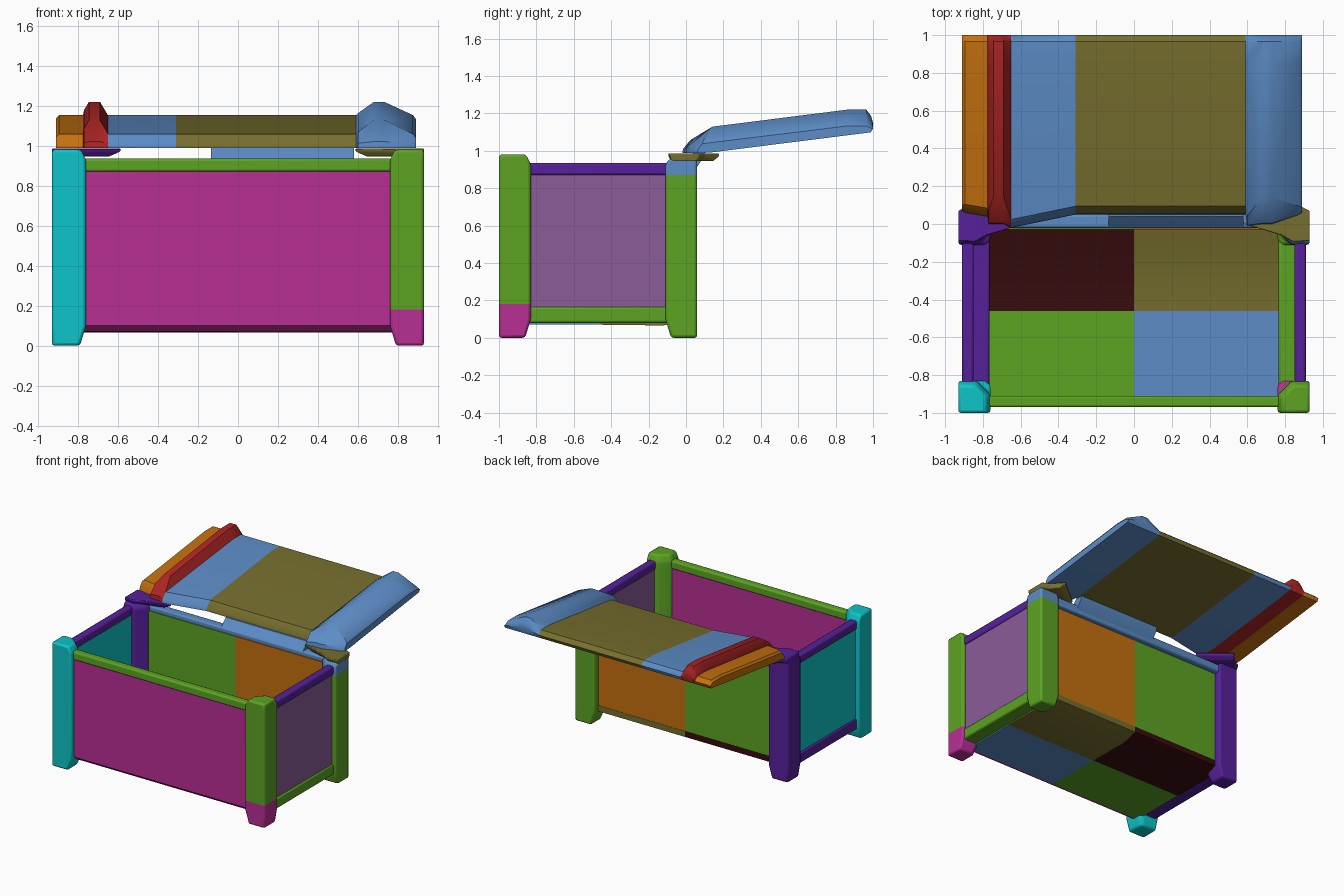
import bpy, bmesh

old = bpy.data.objects.get("Cube")
if old:
    bpy.data.objects.remove(old)

COLOURS = {
    "cyan": "0EC4C8", "magenta": "B82E94", "green": "5CA422", "mauve": "8A5C98",
    "purple": "56219A", "blue": "5C8CC6", "olive": "766E2E", "orange": "C4700E",
    "red": "AC2424", "maroon": "380C0E",
}


def linear(c):
    return c / 12.92 if c < 0.04 else ((c + 0.055) / 1.055) ** 2.4


def make_material(name, code):
    rgb = [linear(int(code[i:i + 2], 16) / 255) for i in (0, 2, 4)]
    mat = bpy.data.materials.new(name)
    mat.use_nodes = True
    mat.diffuse_color = (*rgb, 1)
    bsdf = mat.node_tree.nodes["Principled BSDF"]
    bsdf.inputs["Base Color"].default_value = (*rgb, 1)
    bsdf.inputs["Roughness"].default_value = 0.8
    return mat


MATS = {n: make_material(n, c) for n, c in COLOURS.items()}


def loft(name, sections, colours, bevel=0.012):
    """Skin a row of closed sections, with one colour for each span."""
    me = bpy.data.meshes.new(name)
    slots = list(dict.fromkeys(colours))
    for c in slots:
        me.materials.append(MATS[c])
    bm = bmesh.new()
    rings = [[bm.verts.new(p) for p in s] for s in sections]
    count = len(rings[0])
    for a, b, c in zip(rings, rings[1:], colours):
        for i in range(count):
            j = (i + 1) % count
            bm.faces.new((a[i], a[j], b[j], b[i])).material_index = slots.index(c)
    bm.faces.new(rings[0]).material_index = slots.index(colours[0])
    bm.faces.new(rings[-1]).material_index = slots.index(colours[-1])
    bmesh.ops.recalc_face_normals(bm, faces=bm.faces)
    bm.to_mesh(me)
    bm.free()
    ob = bpy.data.objects.new(name, me)
    bpy.context.collection.objects.link(ob)
    if bevel:
        mod = ob.modifiers.new("Bevel", "BEVEL")
        mod.width, mod.segments = bevel, 2
        mod.limit_method, mod.angle_limit = "ANGLE", 0.35
    bpy.ops.object.select_all(action="DESELECT")
    ob.select_set(True)
    bpy.context.view_layer.objects.active = ob
    bpy.ops.object.shade_smooth_by_angle(angle=0.6)


def box(name, x, y, z, colour, bevel=0.012):
    corners = [(x[0], y[0]), (x[1], y[0]), (x[1], y[1]), (x[0], y[1])]
    loft(name, [[(*c, v) for c in corners] for v in z], [colour], bevel)


def bar(name, x, profile, colour):
    """Extrude a (y, z) profile along x."""
    loft(name, [[(v, y, z) for y, z in profile] for v in x], [colour], 0)


# Corner posts: square feet, then a cut inner corner, tapered at both ends
def post(name, side, outer, inner, levels, colours):
    way = 1 if inner > outer else -1
    sections = []
    for z, taper, cut in levels:
        x = 0.76 + taper
        y = inner - way * taper
        sections.append([(side * 0.93, outer, z), (side * x, outer, z),
                         (side * x, y - way * cut, z), (side * (x + cut), y, z),
                         (side * 0.93, y, z)])
    loft(name, sections, colours, 0.014)


FOOT = [(0, 0.03, 0.02), (0.1, 0, 0.02), (0.165, 0, 0.02), (0.18, 0, 0.075)]
FRONT = FOOT + [(0.93, 0, 0.075), (0.98, 0.025, 0.06)]
BACK = FOOT + [(0.87, 0, 0.075), (0.93, 0, 0.075), (0.96, 0.025, 0.06)]
post("front_right_post", -1, -1, -0.83, FRONT, ["cyan"] * 5)
post("front_left_post", 1, -1, -0.83, FRONT, ["magenta"] * 3 + ["green"] * 2)
post("back_right_post", -1, 0.06, -0.11, BACK, ["purple"] * 6)
post("back_left_post", 1, 0.06, -0.11, BACK, ["green"] * 4 + ["blue"] * 2)

# Front wall with a chamfered lower edge, and its top rail
bar("front_panel", (-0.8, 0.8),
    [(-0.91, 0.07), (-0.925, 0.07), (-0.96, 0.1), (-0.96, 0.89), (-0.915, 0.89), (-0.91, 0.1)],
    "magenta")
box("front_top_rail", (-0.8, 0.8), (-0.97, -0.91), (0.87, 0.935), "green")

# Side walls with top and bottom rails
for label, s, panel, low in (("right", -1, "cyan", "purple"), ("left", 1, "mauve", "green")):
    box(label + "_panel", (s * 0.855, s * 0.9), (-0.9, -0.04), (0.12, 0.9), panel, 0)
    box(label + "_top_rail", (s * 0.85, s * 0.91), (-0.9, -0.04), (0.87, 0.935), "purple")
    box(label + "_bottom_rail", (s * 0.765, s * 0.91), (-0.88, -0.06), (0.08, 0.165), low)

# Back wall in two halves, and its top rail
for label, s, colour in (("right", -1, "green"), ("left", 1, "orange")):
    box("back_panel_" + label, (0, s * 0.85), (-0.03, 0.01), (0.12, 0.9), colour, 0)
box("back_top_rail", (-0.85, 0.85), (-0.02, 0.05), (0.87, 0.935), "blue")
bar("hinge_flap", (-0.135, 0.58),
    [(-0.02, 0.93), (0.05, 0.9), (0.09, 0.96), (0.1, 0.995), (0.04, 0.99)], "blue")

# Floor in four quarters, rising where it meets the back wall
for label, s, front, back in (("right", -1, "green", "maroon"), ("left", 1, "blue", "olive")):
    box("floor_front_" + label, (0, s * 0.8), (-0.92, -0.46), (0.07, 0.1), front, 0)
    bar("floor_back_" + label, (0, s * 0.8),
        [(-0.46, 0.07), (-0.12, 0.066), (0.012, 0.1), (0.012, 0.145), (-0.03, 0.145),
         (-0.12, 0.1), (-0.46, 0.1)], back)

# Wedge-shaped hinge blocks over the back posts
HINGE = [(0.58, 0.0), (0.78, -0.06), (0.84, -0.095), (0.93, -0.09),
         (0.93, 0.07), (0.87, 0.1), (0.8, 0.18), (0.7, 0.1)]
for label, s, colour in (("right", -1, "purple"), ("left", 1, "olive")):
    loft("hinge_" + label,
         [[(s * (0.93 - k * (0.93 - x)), k * y, z) for x, y in HINGE]
          for z, k in ((0.945, 0.82), (0.968, 0.98), (0.986, 1))], [colour] * 2, 0.006)


# Open lid: side profiles set out along its width
def under(y):
    return 0.988 + 0.126 * max(0, y - 0.11)


def lid_section(x, near, height):
    rise = near + 0.01 + 7 * height ** 2
    top = under(0.86) + height
    return [(x, near, 0.988), (x, near + 0.004, 1.0 + height * 0.15),
            (x, rise, under(rise) + height),
            (x, 0.86, top), (x, 0.965, top), (x, 0.99, top - height * 0.25),
            (x, 1.0, under(1.0) + height * 0.35),
            (x, 0.988, under(0.988)), (x, 0.13, under(0.13))]


LID = [  # x, near edge, thickness, colour of the span that follows
    (-0.91, 0.07, 0.055, "orange"), (-0.895, 0.06, 0.07, "orange"),
    (-0.775, 0.04, 0.07, "red"), (-0.77, 0, 0.095, "red"),
    (-0.745, 0, 0.137, "red"), (-0.69, 0, 0.137, "red"),
    (-0.65, -0.02, 0.07, "blue"), (-0.31, 0.05, 0.07, "olive"),
    (0.59, 0.05, 0.07, "blue"), (0.6, -0.01, 0.08, "blue"),
    (0.68, 0, 0.137, "blue"), (0.73, 0, 0.137, "blue"),
    (0.875, 0.05, 0.07, "blue"), (0.89, 0.06, 0.05, "blue"),
]
loft("lid", [lid_section(*row[:3]) for row in LID], [row[3] for row in LID[:-1]], 0)
